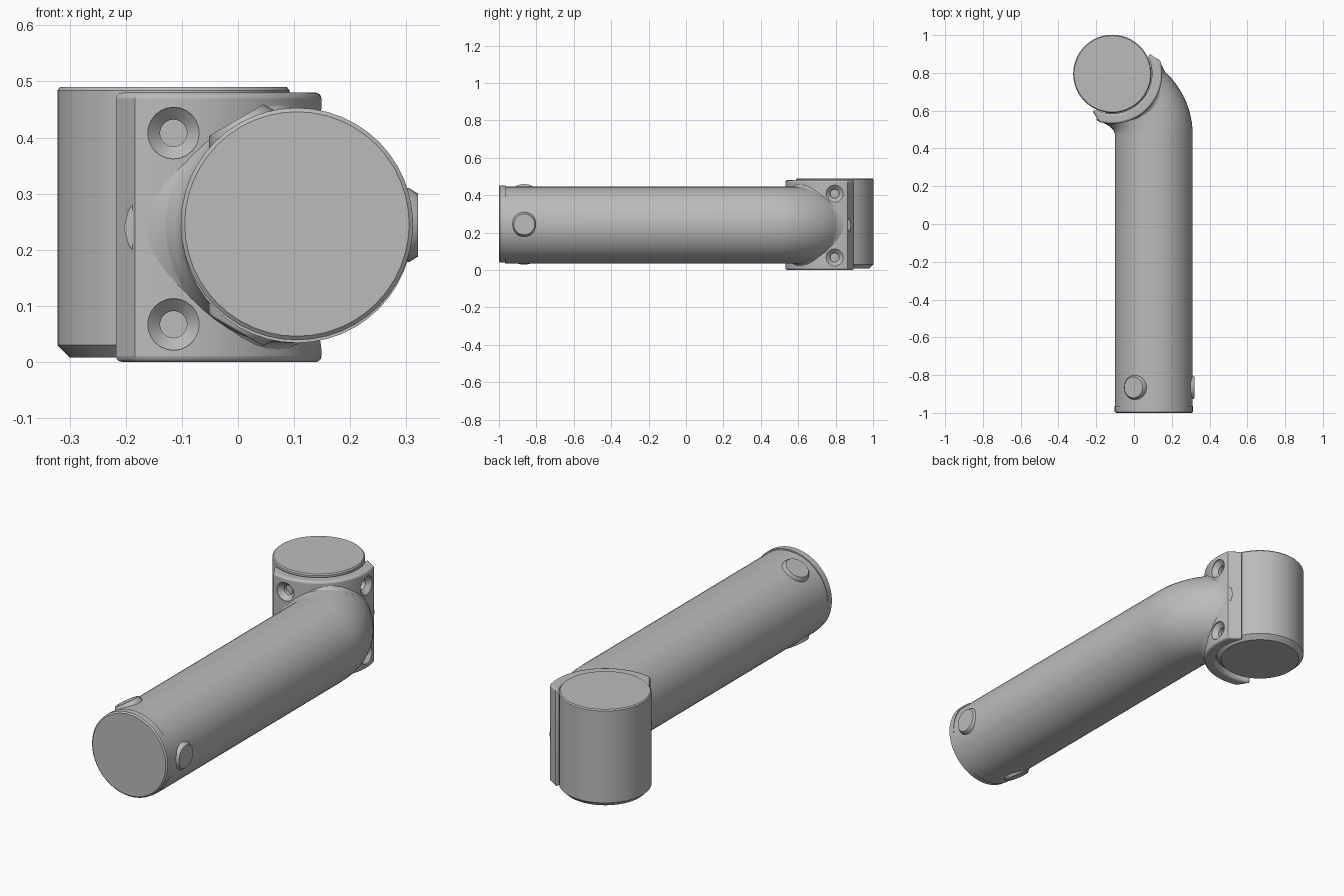
import bpy, bmesh
from math import sin, cos, pi, radians, sqrt
from mathutils import Matrix, Vector

cube = bpy.data.objects.get("Cube")
if cube:
    bpy.data.objects.remove(cube)

grey = bpy.data.materials.new("plain_grey")
grey.use_nodes = True
colour = (0.5, 0.5, 0.5, 1)
grey.diffuse_color = colour
grey.node_tree.nodes["Principled BSDF"].inputs["Base Color"].default_value = colour

POST = Vector((-0.115, 0.795, 0))     # vertical post axis
TUBE_X, TUBE_Z, TUBE_R = 0.105, 0.24, 0.206
OUT = Vector((1, -1, 0)).normalized()  # from post towards the elbow
SIDE = Vector((1, 1, 0)).normalized()
UP = Vector((0, 0, 1))


def activate(ob):
    bpy.ops.object.select_all(action='DESELECT')
    ob.select_set(True)
    bpy.context.view_layer.objects.active = ob


def shade(ob):
    activate(ob)
    bpy.ops.object.shade_smooth_by_angle(angle=radians(35))


def skin(name, rings):
    """Closed solid through a list of equal-sized point loops."""
    bm = bmesh.new()
    loops = [[bm.verts.new(p) for p in ring] for ring in rings]
    n = len(loops[0])
    for a, b in zip(loops, loops[1:]):
        for i in range(n):
            j = (i + 1) % n
            bm.faces.new((a[i], a[j], b[j], b[i]))
    bm.faces.new(loops[0])
    bm.faces.new(loops[-1])
    bmesh.ops.recalc_face_normals(bm, faces=bm.faces)
    mesh = bpy.data.meshes.new(name)
    bm.to_mesh(mesh)
    bm.free()
    ob = bpy.data.objects.new(name, mesh)
    bpy.context.collection.objects.link(ob)
    mesh.materials.append(grey)
    shade(ob)
    return ob


def lathe(name, profile, origin, axis, seg=48):
    """Turn (radius, height) points about an axis."""
    m = Matrix.Translation(origin) @ Vector(axis).to_track_quat('Z', 'Y').to_matrix().to_4x4()
    return skin(name, [[m @ Vector((r * cos(2 * pi * i / seg), r * sin(2 * pi * i / seg), h))
                        for i in range(seg)] for r, h in profile])


# Upright post with chamfered ends
lathe("upright_post", [(0.185, 0.008), (0.207, 0.03), (0.207, 0.484), (0.202, 0.49)],
      POST, UP, 64)

# Bent tube: straight run, 45 degree elbow, short stub into the clamp
BEND, START = 0.25, 0.471
path = [((TUBE_X, -0.968), 0), ((TUBE_X, START), 0)]
for k in range(1, 11):
    a = radians(4.5 * k)
    path.append(((TUBE_X - BEND + BEND * cos(a), START + BEND * sin(a)), a))
stub = POST + OUT * 0.12
path.append(((stub.x, stub.y), radians(45)))
rings = []
for (x, y), a in path:
    across = Vector((cos(a), sin(a), 0))
    rings.append([Vector((x, y, TUBE_Z)) + TUBE_R * (across * cos(t) + UP * sin(t))
                  for t in (2 * pi * i / 48 for i in range(48))])
skin("bent_tube", rings)

# End cap of the tube
lathe("end_cap", [(0.2, 0), (0.207, 0.006), (0.207, 0.036)],
      (TUBE_X, -1, 0.246), (0, 1, 0), 48)

# Three low round buttons near the open end
for k in range(3):
    a = radians(120 * k)
    lathe("tube_button", [(0.066, 0.17), (0.066, 0.2), (0.056, 0.216)],
          (TUBE_X, -0.865, TUBE_Z + 0.004), (cos(a), 0, sin(a)), 24)

# Saddle clamp wrapped around the elbow side of the post
def arc(r, half, steps):
    angles = [radians(-45 - half + 2 * half * i / steps) for i in range(steps + 1)]
    return [POST + Vector((r * cos(a), r * sin(a), 0)) for a in angles]

section = arc(0.21, 72, 28) + arc(0.264, 60, 28)[::-1]
# Widen the lips so the ends stay slightly blunt
lips = arc(0.226, 72, 1)
section = section[:29] + [lips[1]] + section[29:] + [lips[0]]
clamp = skin("saddle_clamp", [section, [p + UP * 0.48 for p in section]])
bevel = clamp.modifiers.new("soft_edges", 'BEVEL')
bevel.width = 0.012
bevel.segments = 3
bevel.limit_method = 'ANGLE'
bevel.angle_limit = radians(60)

# Countersunk screw recesses
cutters = []
for axis in ((0, -1, 0), (1, 0, 0)):
    for z in (0.067, 0.408):
        cutters.append(lathe("recess_cutter", [(0.024, 0.219), (0.024, 0.238),
                             (0.046, 0.259), (0.046, 0.31)],
                             POST + UP * z, axis, 24))
for c in cutters:
    c.hide_render = True
    mod = clamp.modifiers.new("recess", 'BOOLEAN')
    mod.object = c
    mod.operation = 'DIFFERENCE'
    mod.solver = 'EXACT'
activate(clamp)
for name in [m.name for m in clamp.modifiers]:
    bpy.ops.object.modifier_apply(modifier=name)
for c in cutters:
    bpy.data.objects.remove(c)
shade(clamp)

# Blended collar between tube and clamp, narrower beside the recesses
rings = []
for k in range(7):
    s = k / 6
    ring = []
    for i in range(48):
        t = 2 * pi * i / 48
        r = 0.202 + (0.005 + 0.027 * cos(2 * t) ** 2) * (1 - sqrt(1 - s * s))
        reach = 0.298 - 0.04 * s
        across = r * cos(t)
        ring.append(POST + UP * (TUBE_Z + r * sin(t)) + SIDE * across
                    + OUT * sqrt(reach ** 2 - across ** 2))
    rings.append(ring)
skin("blend_collar", rings)
